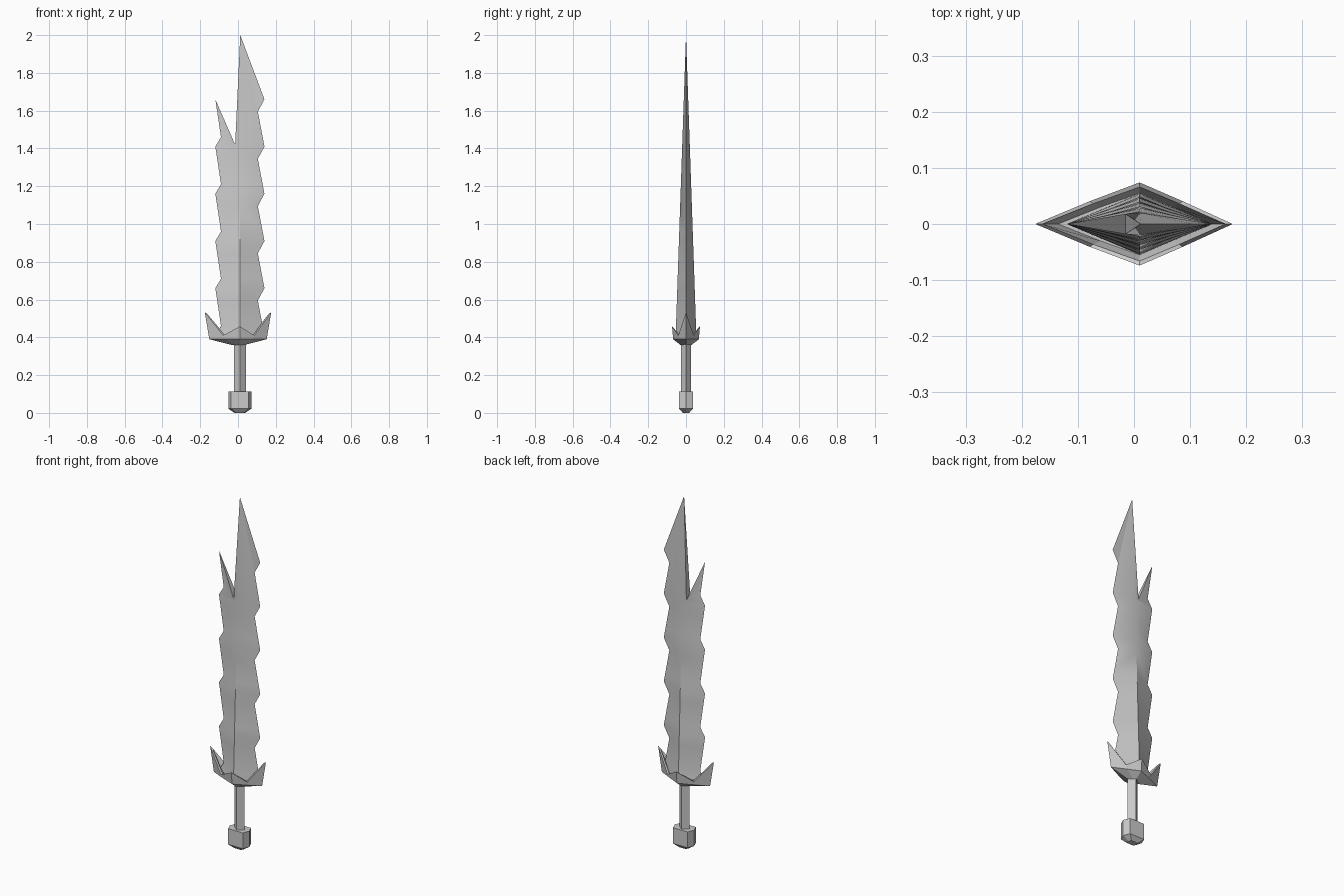
import bpy, bmesh, math

if "Cube" in bpy.data.objects:
    bpy.data.objects.remove(bpy.data.objects["Cube"])

CX = 0.01  # axis of the blade and handle


def make_object(name, bm):
    bmesh.ops.remove_doubles(bm, verts=bm.verts, dist=1e-5)
    bmesh.ops.recalc_face_normals(bm, faces=bm.faces)
    me = bpy.data.meshes.new(name)
    bm.to_mesh(me)
    bm.free()
    ob = bpy.data.objects.new(name, me)
    bpy.context.collection.objects.link(ob)
    return ob


def loft(name, rings):
    """Skin a stack of equal-length rings and cap both ends."""
    bm = bmesh.new()
    vs = [[bm.verts.new(p) for p in r] for r in rings]
    n = len(vs[0])
    for a, b in zip(vs, vs[1:]):
        for i in range(n):
            j = (i + 1) % n
            bm.faces.new((a[i], a[j], b[j], b[i]))
    bm.faces.new(vs[0])
    bm.faces.new(vs[-1])
    return make_object(name, bm)


def lerp(profile, z):
    for (x0, z0), (x1, z1) in zip(profile, profile[1:]):
        if z0 <= z <= z1 + 1e-6:
            return x0 + (x1 - x0) * (z - z0) / (z1 - z0)
    return profile[-1][0]


# Blade: serrated edges joined to a tapering central ridge
left, right, rows = [], [], set()
for k in range(5):
    z = 0.41 + 0.25 * k
    left += [(-0.12, z), (-0.09, z + 0.05)]
    right += [(0.14, z), (0.105, z + 0.185)]
    rows.add(z)
    if k < 4:
        rows |= {z + 0.05, z + 0.185}
rows = sorted(rows)

bm = bmesh.new()


def face(*pts):
    bm.faces.new([bm.verts.new(p) for p in pts])


def ridge(z, s):
    return (CX, s * 0.055 * (2 - z) / 1.6, z)


tip, shoulder = (0.012, 0, 2.0), (0.14, 0, 1.66)
spike, left_top = (-0.12, 0, 1.66), (-0.09, 0, 1.46)
right_top = (0.105, 0, 1.595)
for s in (-1, 1):
    for a, b in zip(rows, rows[1:]):
        for prof in (left, right):
            face((lerp(prof, a), 0, a), (lerp(prof, b), 0, b), ridge(b, s), ridge(a, s))
    # forked upper end
    r, notch = ridge(1.41, s), (-0.015, s * 0.018, 1.42)
    face((-0.12, 0, 1.41), left_top, notch)
    face((-0.12, 0, 1.41), notch, r)
    face(left_top, spike, notch)
    face(r, (0.14, 0, 1.41), right_top)
    face(r, right_top, tip)
    face(right_top, shoulder, tip)
    face(r, tip, notch)
n0, n1 = (-0.015, -0.018, 1.42), (-0.015, 0.018, 1.42)
face(tip, n0, n1)
face(spike, n0, n1)
z = rows[0]
face((-0.12, 0, z), ridge(z, -1), (0.14, 0, z), ridge(z, 1))
blade = make_object("blade", bm)
bpy.context.view_layer.objects.active = blade
blade.select_set(True)
bpy.ops.object.shade_smooth_by_angle(angle=math.radians(30))


# Guard: diamond cup with a crown-like rim
def guard_ring(sx, sy, side_z, valley_z, peak_z):
    ring = []
    for i in range(8):
        q = i % 4
        sgn = 1 if i < 4 else -1
        if q == 0:
            ring.append((sgn * sx, 0, side_z))
        elif q == 2:
            ring.append((CX, sgn * sy, peak_z))
        else:
            ring.append(((sx * sgn if q == 1 else -sx * sgn) * 0.47 + 0.004,
                         sgn * sy * 0.55, valley_z))
    return ring


loft("guard", [
    guard_ring(0.035, 0.03, 0.36, 0.36, 0.36),
    guard_ring(0.152, 0.068, 0.39, 0.39, 0.39),
    guard_ring(0.176, 0.074, 0.533, 0.41, 0.458),
    guard_ring(0.163, 0.066, 0.525, 0.413, 0.452),
    guard_ring(0.135, 0.055, 0.40, 0.40, 0.40),
])


# Handle: diamond section grip
def diamond(z):
    return [(CX + 0.032, 0, z), (CX, 0.027, z), (CX - 0.032, 0, z), (CX, -0.027, z)]


loft("grip", [diamond(0.10), diamond(0.365)])


# Pommel: six-sided block with a tapered foot
def hexagon(z, s):
    pts = [(0.061, 0), (0.046, 0.037), (-0.046, 0.037),
           (-0.061, 0), (-0.046, -0.037), (0.046, -0.037)]
    return [(CX + x * s, y * s, z) for x, y in pts]


loft("pommel", [hexagon(0, 0.45), hexagon(0.022, 1), hexagon(0.112, 1)])
